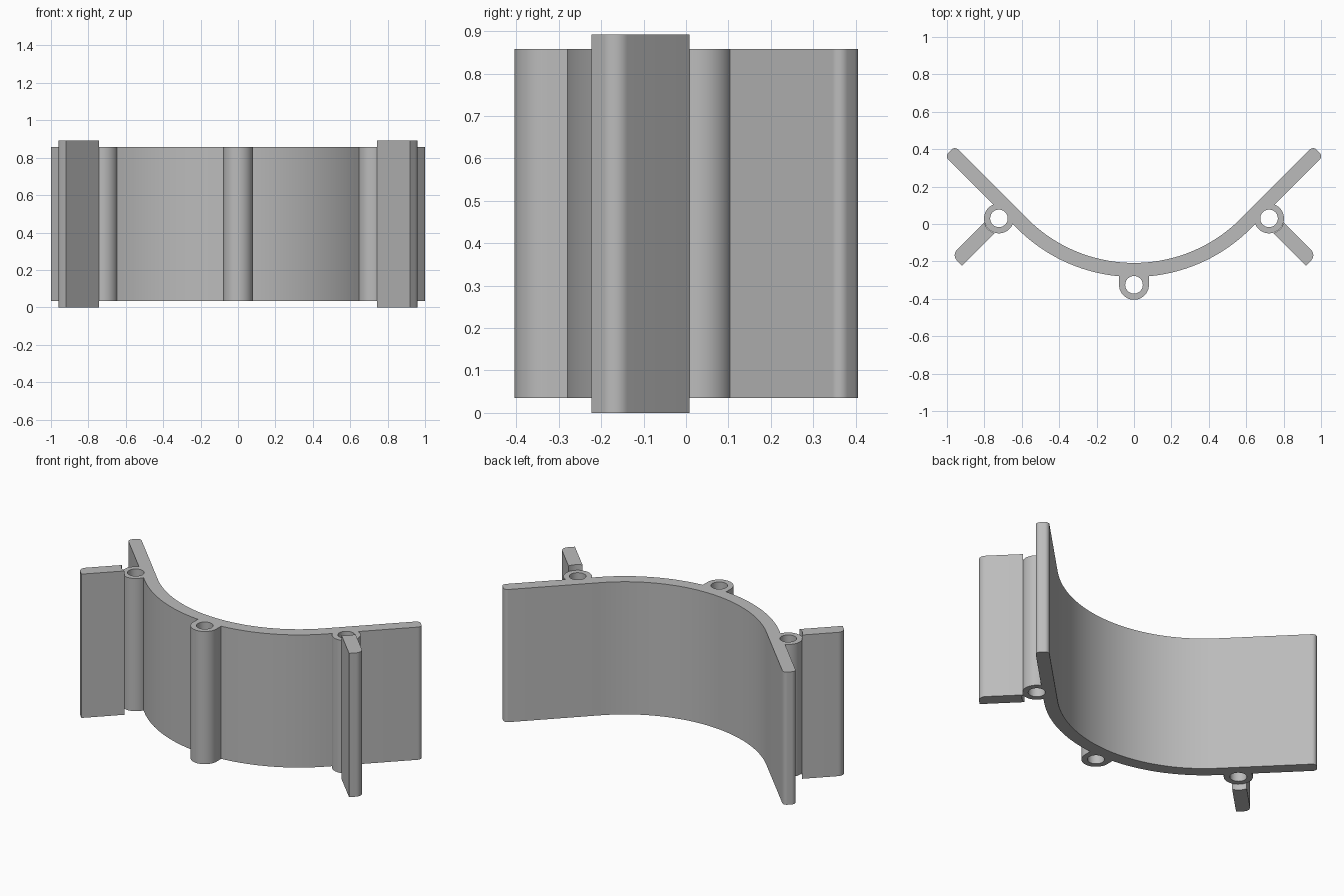
import bpy, bmesh
from math import sin, cos, pi, sqrt, radians
from mathutils import Vector

cube = bpy.data.objects.get("Cube")
if cube:
    bpy.data.objects.remove(cube, do_unlink=True)

grey = bpy.data.materials.new("plain grey")
grey.use_nodes = True
grey.diffuse_color = (0.5, 0.5, 0.5, 1)
grey.node_tree.nodes["Principled BSDF"].inputs["Base Color"].default_value = (0.5, 0.5, 0.5, 1)

BODY_Z, FIN_Z = (0.035, 0.858), (0.0, 0.892)
SIDE = Vector((0.722, 0.03))      # side tube centre
FRONT = Vector((0, -0.325))       # front tube centre
TUBE_R, HOLE_R = 0.08, 0.047


def arc(centre, r, start, end, n):
    """Points on a circle, angles in degrees."""
    steps = [radians(start + (end - start) * i / n) for i in range(n + 1)]
    return [Vector((centre[0] + r * cos(a), centre[1] + r * sin(a))) for a in steps]


def mirrored(points):
    return [Vector((-p.x, p.y)) for p in reversed(points)]


def prism(name, outline, z):
    """Extrude a flat outline between two heights."""
    bm = bmesh.new()
    face = bm.faces.new([bm.verts.new((p.x, p.y, z[0])) for p in outline])
    top = bmesh.ops.extrude_face_region(bm, geom=[face])["geom"]
    verts = [v for v in top if isinstance(v, bmesh.types.BMVert)]
    bmesh.ops.translate(bm, vec=(0, 0, z[1] - z[0]), verts=verts)
    bmesh.ops.recalc_face_normals(bm, faces=bm.faces)
    mesh = bpy.data.meshes.new(name)
    bm.to_mesh(mesh)
    bm.free()
    mesh.materials.append(grey)
    obj = bpy.data.objects.new(name, mesh)
    bpy.context.collection.objects.link(obj)
    return obj


def select(obj):
    bpy.ops.object.select_all(action="DESELECT")
    obj.select_set(True)
    bpy.context.view_layer.objects.active = obj


def combine(obj, tool, operation):
    select(obj)
    mod = obj.modifiers.new(operation, "BOOLEAN")
    mod.operation, mod.solver, mod.object = operation, "EXACT", tool
    bpy.ops.object.modifier_apply(modifier=mod.name)
    bpy.data.objects.remove(tool, do_unlink=True)


# Curved wall with straight arms and rounded arm tips
inner_r, thick = 0.807, 0.075
centre = (0, inner_r - 0.208)
tip, tip_r = Vector((0.9665, 0.3715)), 0.025
across = Vector((1, -1)).normalized() * (thick / 2 - tip_r)
tip_pts = arc(tip + across, tip_r, -45, 45, 8) + arc(tip - across, tip_r, 45, 135, 8)
outer = arc(centre, inner_r + thick, -135, -45, 72)
inner = arc(centre, inner_r, -45, -135, 72)
wall = prism("curved_wall", outer + tip_pts + inner + mirrored(tip_pts), BODY_Z)

# Screw tubes joined to the wall, then bored through
for x in (-1, 1):
    c = (x * SIDE.x, SIDE.y)
    combine(wall, prism("side_tube", arc(c, TUBE_R, 0, 352.5, 47), BODY_Z), "UNION")
stem = [Vector((TUBE_R, -0.25)), Vector((-TUBE_R, -0.25))]
combine(wall, prism("front_tube", arc(FRONT, TUBE_R, -180, 0, 24) + stem, BODY_Z), "UNION")
for c in (FRONT, SIDE, (-SIDE.x, SIDE.y)):
    combine(wall, prism("bore", arc(c, HOLE_R, 0, 350, 35), (-0.1, 1)), "DIFFERENCE")

# Fins: hollowed against the tube, with one rounded outer corner
half, length, hug = 0.04, 0.318, 0.082
u, v = Vector((1, -1)).normalized(), Vector((1, 1)).normalized()
local = [Vector((length, -half))] + arc((length - half, 0), half, 0, 90, 12)
for i in range(9):
    side = half - 2 * half * i / 8
    local.append(Vector((sqrt(hug ** 2 - side ** 2), side)))
fin = [SIDE + u * p.x + v * p.y for p in local]
parts = [wall, prism("left_fin", fin, FIN_Z), prism("right_fin", mirrored(fin), FIN_Z)]

for obj in parts:
    select(obj)
    bpy.ops.object.shade_smooth_by_angle(angle=radians(25))
